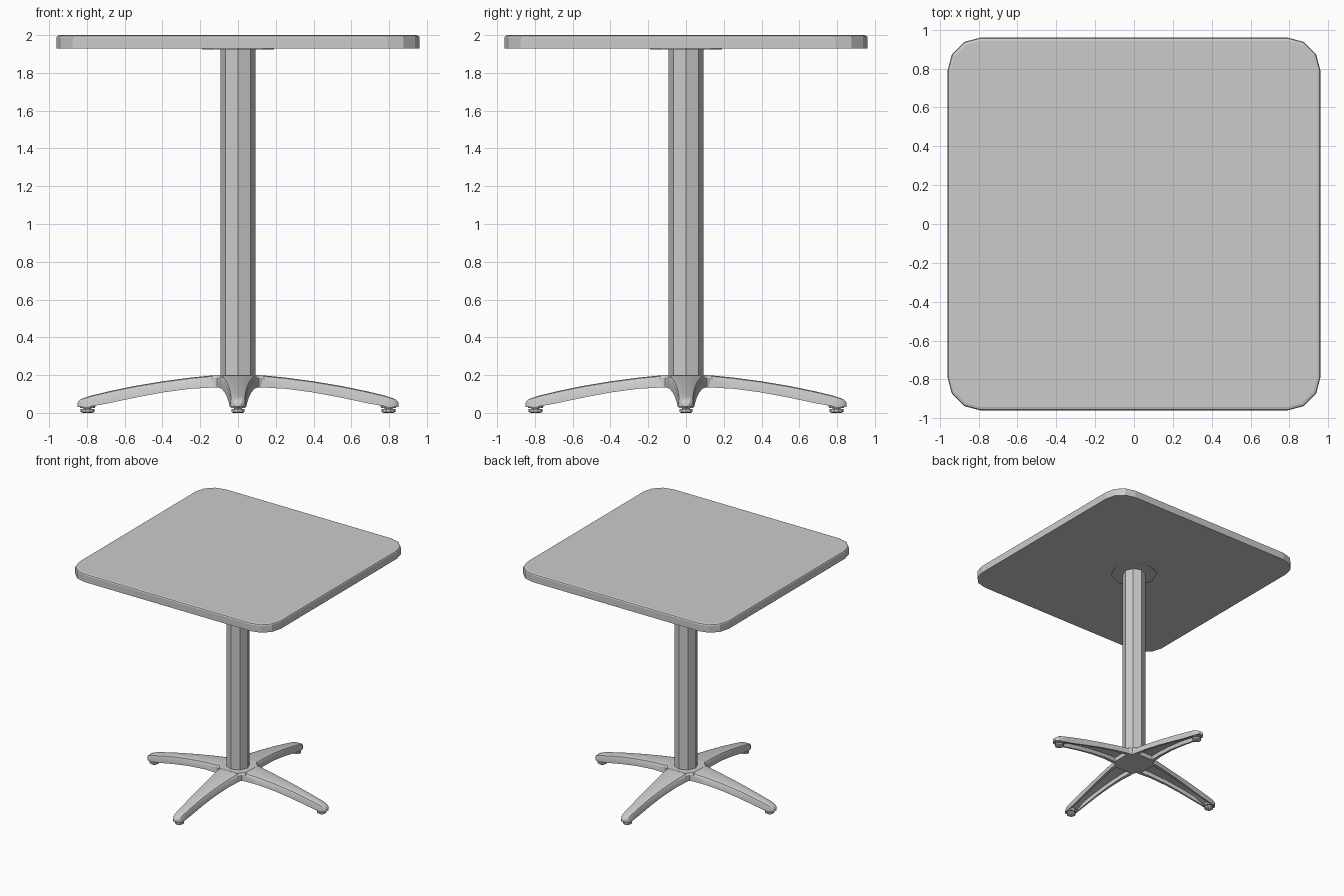
import bpy, bmesh, math
from mathutils import Matrix

cube = bpy.data.objects.get("Cube")
if cube:
    bpy.data.objects.remove(cube, do_unlink=True)

grey = bpy.data.materials.new("light grey")
grey.use_nodes = True
colour = (0.6, 0.6, 0.6, 1)
grey.diffuse_color = colour
grey.node_tree.nodes["Principled BSDF"].inputs["Base Color"].default_value = colour


def loft(name, rings, turn=0):
    """Skin a list of closed rings, cap both ends, rotate about z."""
    bm = bmesh.new()
    loops = [[bm.verts.new(p) for p in ring] for ring in rings]
    n = len(loops[0])
    for a, b in zip(loops, loops[1:]):
        for i in range(n):
            j = (i + 1) % n
            bm.faces.new((a[i], a[j], b[j], b[i]))
    bm.faces.new(loops[0][::-1])
    bm.faces.new(loops[-1])
    bmesh.ops.recalc_face_normals(bm, faces=bm.faces)
    bm.transform(Matrix.Rotation(turn, 4, 'Z'))
    mesh = bpy.data.meshes.new(name)
    bm.to_mesh(mesh)
    bm.free()
    mesh.materials.append(grey)
    obj = bpy.data.objects.new(name, mesh)
    bpy.context.collection.objects.link(obj)
    return obj


def circle(r, z, sides=8, cx=0):
    return [(cx + r * math.cos(math.tau * i / sides), r * math.sin(math.tau * i / sides), z)
            for i in range(sides)]


def rounded_square(half, radius, z):
    c = half - radius
    pts = []
    for q in range(4):
        a0 = q * math.pi / 2
        cx = c if q in (0, 3) else -c
        cy = c if q < 2 else -c
        for k in range(4):
            a = a0 + k * math.pi / 6
            pts.append((cx + radius * math.cos(a), cy + radius * math.sin(a), z))
    return pts


# Tabletop with a narrow chamfered rim
loft("tabletop", [rounded_square(0.96, 0.17, 1.93),
                  rounded_square(0.96, 0.17, 1.988),
                  rounded_square(0.956, 0.166, 1.996),
                  rounded_square(0.943, 0.153, 2.0)])

# Column and mounting plate
loft("mounting_plate", [circle(0.19, 1.923), circle(0.19, 1.932)])
loft("column", [circle(0.093, 0.19), circle(0.093, 1.928)])


# Hub joining the four legs
def hub_ring(s, z):
    pts = []
    for q in range(4):
        m = Matrix.Rotation(q * math.pi / 2, 3, 'Z')
        for x, y in ((0.14, -0.095), (0.14, 0.095), (0.11, 0.11)):
            p = m @ Matrix.Diagonal((s, s, 1)) @ Matrix.Translation((x, y, z)).to_translation()
            pts.append(tuple(p))
    return pts


loft("hub", [hub_ring(1, 0.135), hub_ring(1, 0.185), hub_ring(0.93, 0.2)])

# Legs: arched, tapering, hollow below; stations are x, half width, bottom, top
stations = [(0.12, 0.1, 0.135, 0.2), (0.25, 0.083, 0.128, 0.187),
            (0.4, 0.067, 0.108, 0.167), (0.55, 0.054, 0.08, 0.142),
            (0.68, 0.046, 0.052, 0.115), (0.78, 0.042, 0.034, 0.091),
            (0.82, 0.038, 0.03, 0.078), (0.842, 0.027, 0.03, 0.066),
            (0.85, 0.017, 0.032, 0.052)]


def leg_section(x, w, bottom, top):
    h = top - bottom
    inner = w * 0.76
    roof = bottom + h * (0.6 if x < 0.75 else 0.05)
    half = [(w * 1.05, bottom), (w, top - h * 0.3), (w * 0.88, top - h * 0.08), (w * 0.68, top)]
    under = [(-inner, bottom), (-inner, roof), (inner, roof), (inner, bottom)]
    outline = half + [(-y, z) for y, z in reversed(half)] + under
    return [(x, y, z) for y, z in outline]


for i, side in enumerate(("left", "back", "right", "front")):
    turn = i * math.pi / 2
    leg = loft(side + "_leg", [leg_section(*s) for s in stations], turn)
    leg.data.shade_smooth()
    leg.data.set_sharp_from_angle(angle=math.radians(30))
    # Levelling foot with a wider collar
    loft(side + "_foot", [circle(0.026, 0, 10, 0.797), circle(0.037, 0.006, 10, 0.797),
                          circle(0.037, 0.02, 10, 0.797), circle(0.022, 0.022, 10, 0.797),
                          circle(0.022, 0.05, 10, 0.797)], turn)
    loft(side + "_collar", [circle(0.04, 0.027, 10, 0.797),
                            circle(0.043, 0.045, 10, 0.797)], turn)
